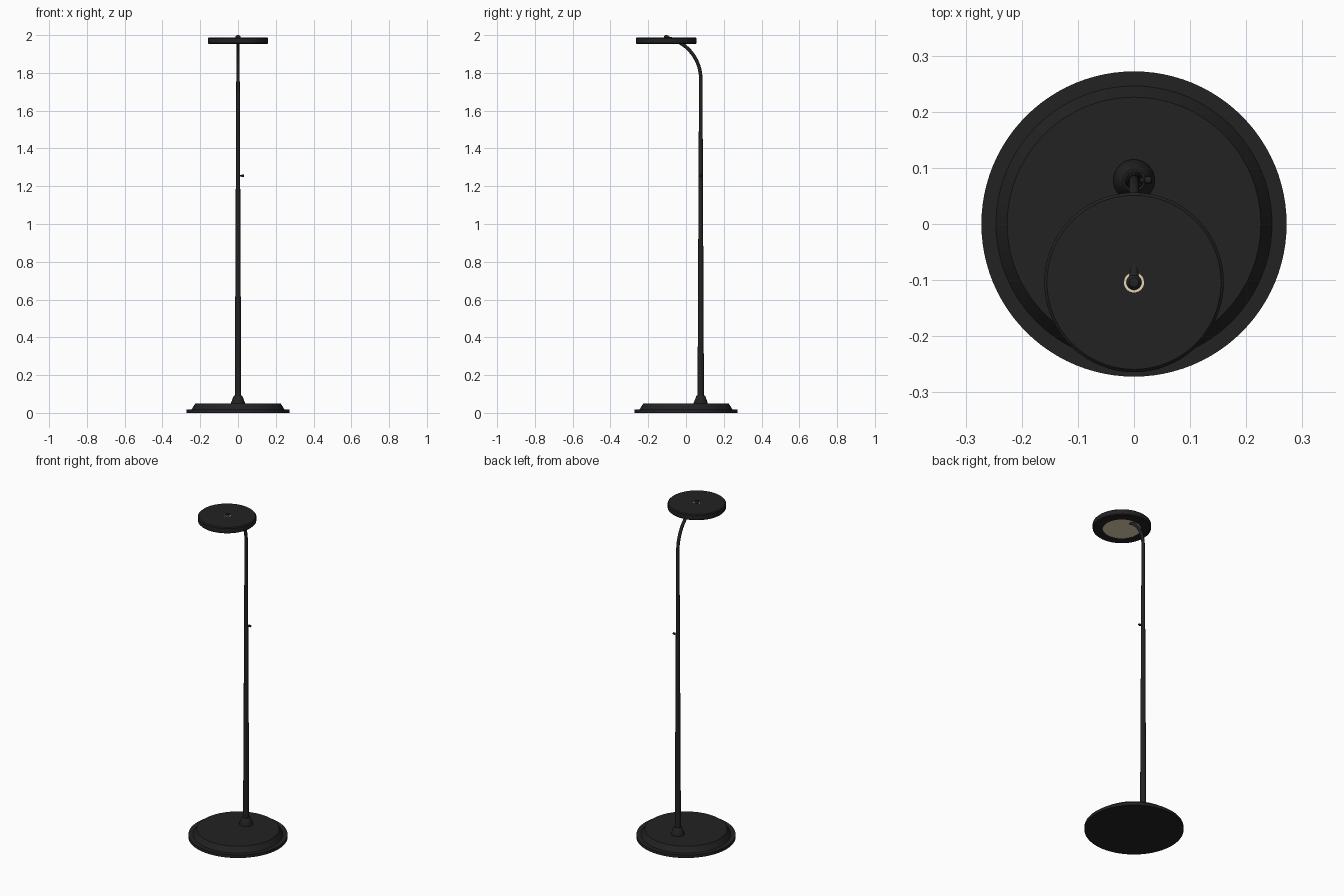
import bpy, bmesh, math
from mathutils import Vector, Matrix

if "Cube" in bpy.data.objects:
    bpy.data.objects.remove(bpy.data.objects["Cube"])

def material(name, rgb):
    m = bpy.data.materials.new(name)
    m.diffuse_color = (*rgb, 1)
    m.use_nodes = True
    m.node_tree.nodes["Principled BSDF"].inputs["Base Color"].default_value = m.diffuse_color
    return m

BLACK = material("matte black", (0.016, 0.016, 0.016))
CREAM = material("warm diffuser", (0.80, 0.66, 0.46))

def finish(bm, name, mat):
    bmesh.ops.remove_doubles(bm, verts=bm.verts, dist=1e-6)
    bmesh.ops.recalc_face_normals(bm, faces=bm.faces)
    me = bpy.data.meshes.new(name)
    bm.to_mesh(me)
    bm.free()
    ob = bpy.data.objects.new(name, me)
    bpy.context.collection.objects.link(ob)
    me.materials.append(mat)
    bpy.ops.object.select_all(action='DESELECT')
    ob.select_set(True)
    bpy.context.view_layer.objects.active = ob
    bpy.ops.object.shade_smooth_by_angle(angle=math.radians(30))
    return ob

def lathe(name, profile, mat, centre=(0, 0, 0), n=64, axis='Z', closed=False):
    """Spin a (radius, height) profile about its axis."""
    bm = bmesh.new()
    vs = [bm.verts.new((r, 0, z)) for r, z in profile]
    es = [bm.edges.new(p) for p in zip(vs, vs[1:])]
    if closed:
        es.append(bm.edges.new((vs[-1], vs[0])))
    bmesh.ops.spin(bm, geom=vs + es, cent=(0, 0, 0), axis=(0, 0, 1),
                   angle=math.tau, steps=n, use_merge=True)
    if axis == 'X':
        bm.transform(Matrix.Rotation(math.pi / 2, 4, 'Y'))
    bm.transform(Matrix.Translation(centre))
    return finish(bm, name, mat)

def tube(name, path, radii, mat, n=24):
    """Sweep a circle along a path lying in the YZ plane."""
    bm = bmesh.new()
    rings = []
    for i, p in enumerate(path):
        t = (path[min(i + 1, len(path) - 1)] - path[max(i - 1, 0)]).normalized()
        side = Vector((1, 0, 0))
        up = t.cross(side)
        rings.append([bm.verts.new(p + radii[i] * (side * math.cos(a) + up * math.sin(a)))
                      for a in (math.tau * k / n for k in range(n))])
    for a, b in zip(rings, rings[1:]):
        for k in range(n):
            bm.faces.new((a[k], a[(k + 1) % n], b[(k + 1) % n], b[k]))
    bm.faces.new(rings[0])
    bm.faces.new(rings[-1])
    return finish(bm, name, mat)

POLE_Y, HEAD_Y = 0.078, -0.104

# Weighted base with a stepped, sloping rim
lathe("base", [(0, 0), (0.272, 0), (0.272, 0.018), (0.246, 0.018),
               (0.226, 0.05), (0, 0.05)], BLACK, n=96)

# Conical collar at the foot of the pole
lathe("pole_collar", [(0, 0.048), (0.037, 0.048), (0.037, 0.054), (0.024, 0.088),
                      (0.020, 0.093), (0, 0.093)], BLACK, (0, POLE_Y, 0), 40)

# Tapered pole bending forward into the head
BEND, Z0 = 0.222, 1.768
path = [Vector((0, POLE_Y, 0.05)), Vector((0, POLE_Y, Z0))]
radii = [0.0172, 0.0092]
end = math.acos((HEAD_Y - POLE_Y + BEND) / BEND)
for i in range(1, 25):
    a = end * i / 24
    path.append(Vector((0, POLE_Y - BEND + BEND * math.cos(a), Z0 + BEND * math.sin(a))))
    radii.append(0.0092)
tube("pole", path, radii, BLACK)

# Switch knob on the pole
lathe("switch_knob", [(0, 0), (0.004, 0), (0.004, 0.018), (0.0065, 0.020),
                      (0.0065, 0.030), (0.005, 0.032), (0, 0.032)],
      BLACK, (0, POLE_Y, 1.256), 24, 'X')

# Lamp head: a disc shell with a centre hole and an open underside
lathe("lamp_head", [(0.018, 1.988), (0.155, 1.988), (0.160, 1.983), (0.160, 1.957),
                    (0.155, 1.952), (0.105, 1.952), (0.105, 1.958), (0.018, 1.958)],
      BLACK, (0, HEAD_Y, 0), 96, closed=True)

# Light diffuser and the pale ring showing through the top hole
lathe("diffuser", [(0, 1.953), (0.105, 1.953), (0.105, 1.958), (0, 1.958)],
      CREAM, (0, HEAD_Y, 0), 96)
lathe("hole_ring", [(0, 1.956), (0.018, 1.956), (0.018, 1.9875), (0, 1.9875)],
      CREAM, (0, HEAD_Y, 0), 40)

# Swivel joint holding the head
lathe("swivel_joint", [(0, 1.96), (0.0135, 1.96), (0.0135, 1.990), (0.012, 1.995),
                       (0.008, 1.999), (0, 2.0)], BLACK, (0, HEAD_Y, 0), 32)
